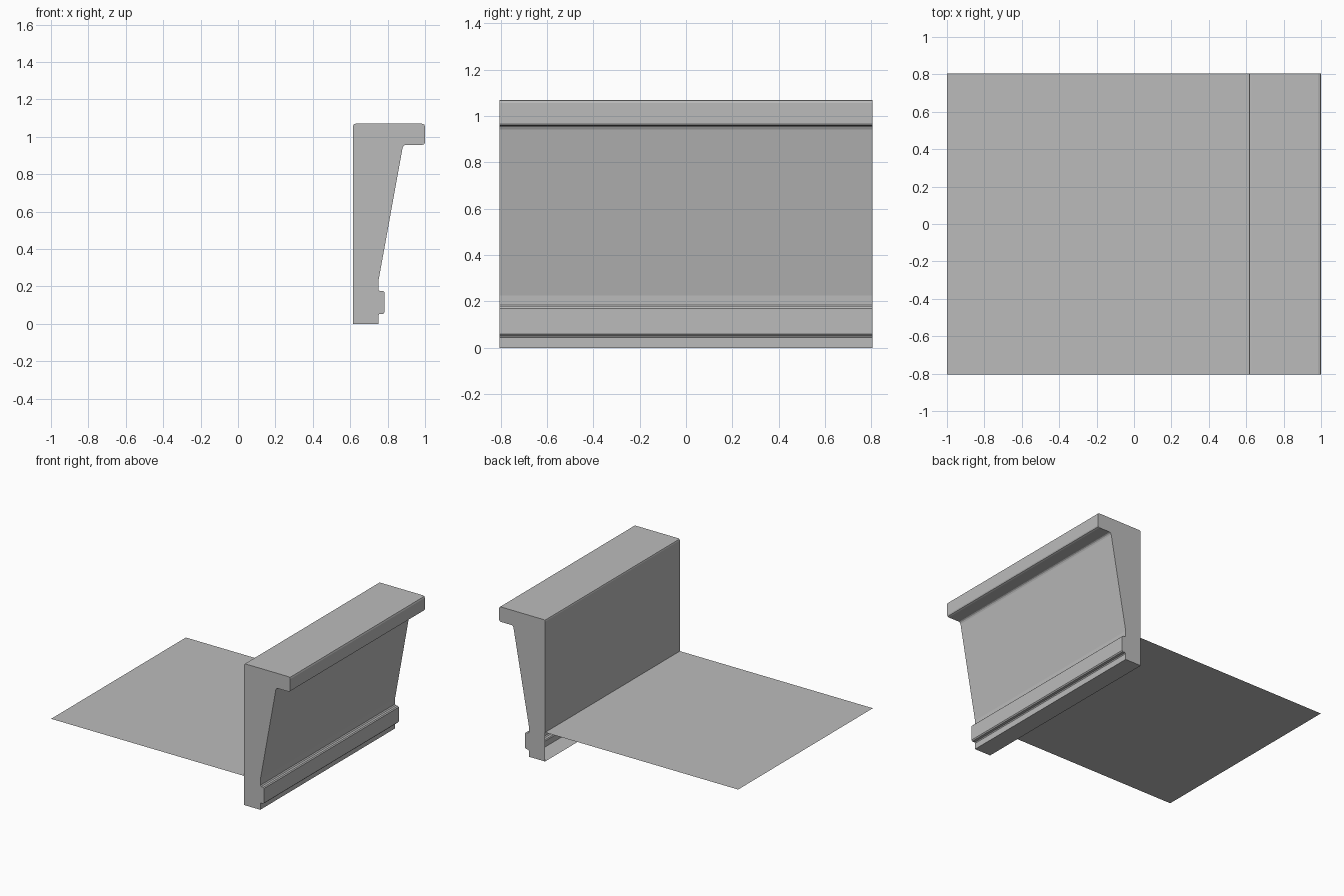
import bpy, bmesh

cube = bpy.data.objects.get("Cube")
if cube:
    bpy.data.objects.remove(cube, do_unlink=True)

HALF = 0.805      # half length along y
BACK = 0.615      # flat back of the wall
DECK = 0.22       # height of the thin deck

grey = bpy.data.materials.new("concrete_grey")
grey.use_nodes = True
COLOUR = (0.5, 0.5, 0.5, 1)
grey.diffuse_color = COLOUR
grey.node_tree.nodes["Principled BSDF"].inputs["Base Color"].default_value = COLOUR


def sweep(name, profile, closed_ends):
    """Sweep an open x-z profile along y, optionally capping both ends."""
    bm = bmesh.new()
    front, rear = [[bm.verts.new((x, y, z)) for x, z in profile]
                   for y in (-HALF, HALF)]
    for i in range(len(profile) - 1):
        bm.faces.new((front[i], rear[i], rear[i + 1], front[i + 1]))
    if closed_ends:
        bm.faces.new(front)
        bm.faces.new(rear[::-1])
    bmesh.ops.recalc_face_normals(bm, faces=bm.faces)
    mesh = bpy.data.meshes.new(name)
    bm.to_mesh(mesh)
    bm.free()
    mesh.materials.append(grey)
    obj = bpy.data.objects.new(name, mesh)
    bpy.context.collection.objects.link(obj)
    return obj


# Parapet wall: foot, moulding band, sloping face, overhanging cap;
# the back stays open below the deck
sweep("parapet_wall", [
    (BACK, 0), (0.75, 0), (0.75, 0.045),
    (0.755, 0.052), (0.775, 0.052), (0.782, 0.06),
    (0.782, 0.17), (0.775, 0.177), (0.757, 0.177), (0.75, 0.185),
    (0.75, 0.225), (0.88, 0.942), (0.885, 0.952), (0.893, 0.957),
    (0.985, 0.957), (0.996, 0.961), (1, 0.97),
    (1, 1.055), (0.996, 1.066), (0.985, 1.07),
    (0.627, 1.07), (0.618, 1.067), (BACK, 1.058), (BACK, DECK),
], True)

# Thin deck sheet reaching to the wall
sweep("deck_sheet", [(BACK, DECK), (-1, DECK)], False)
